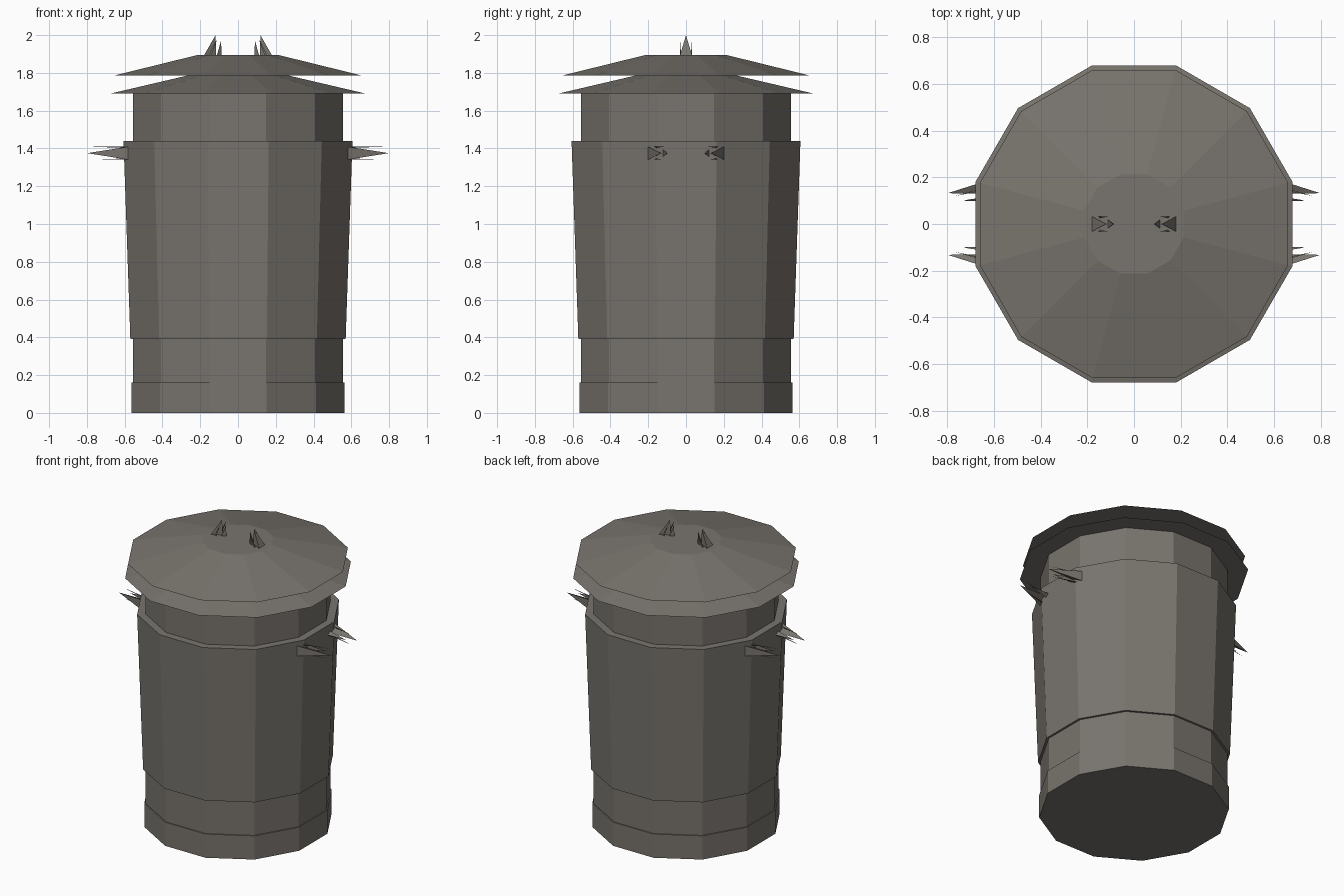
import bpy, bmesh, math
from mathutils import Vector

SIDES = 12

cube = bpy.data.objects.get("Cube")
if cube:
    bpy.data.objects.remove(cube, do_unlink=True)

metal = bpy.data.materials.new("warm grey metal")
metal.use_nodes = True
colour = (0.19, 0.175, 0.155, 1)
metal.diffuse_color = colour
metal.node_tree.nodes["Principled BSDF"].inputs["Base Color"].default_value = colour


def finish(bm, name):
    bmesh.ops.recalc_face_normals(bm, faces=bm.faces)
    mesh = bpy.data.meshes.new(name)
    bm.to_mesh(mesh)
    bm.free()
    mesh.materials.append(metal)
    obj = bpy.data.objects.new(name, mesh)
    bpy.context.collection.objects.link(obj)
    return obj


def lathe(name, profile):
    """Closed faceted solid from (half width across flats, height) pairs."""
    bm = bmesh.new()
    rings = []
    for half_width, z in profile:
        r = half_width / math.cos(math.pi / SIDES)
        angles = [math.tau * (i + 0.5) / SIDES for i in range(SIDES)]
        rings.append([bm.verts.new((r * math.cos(a), r * math.sin(a), z)) for a in angles])
    for low, high in zip(rings, rings[1:]):
        for i in range(SIDES):
            j = (i + 1) % SIDES
            bm.faces.new((low[i], low[j], high[j], high[i]))
    bm.faces.new(rings[0])
    bm.faces.new(rings[-1])
    return finish(bm, name)


def spike(bm, base, tip):
    verts = [bm.verts.new(p) for p in base]
    top = bm.verts.new(tip)
    bm.faces.new(verts)
    for i in range(len(verts)):
        bm.faces.new((verts[i], verts[(i + 1) % len(verts)], top))


def handle(name, origin, along, out, span, height, half):
    """Two mirrored clusters of pointed stubs, each leaning to the middle."""
    origin, along, out = Vector(origin), Vector(along), Vector(out)
    across = along.cross(out)
    bm = bmesh.new()
    for side in (-1, 1):
        def at(a, w, h):
            return origin + along * (a * span * side) + across * (w * half) + out * (h * height)
        # main stub and the smaller one inside it
        spike(bm, [at(1, -1, 0), at(1, 1, 0), at(0.64, 0, 0)], at(0.66, 0, 1))
        spike(bm, [at(0.62, -0.6, 0), at(0.62, 0.6, 0), at(0.48, 0, 0)], at(0.5, 0, 0.72))
        # thin slivers along both edges
        for w in (-1, 1):
            spike(bm, [at(0.86, w, 0), at(0.78, w, 0), at(0.82, w * 0.8, 0)], at(0.6, w, 0.85))
    return finish(bm, name)


# Can
lathe("base_band", [(0.563, 0), (0.563, 0.16), (0.556, 0.16)])
lathe("inner_can", [(0.556, 0.02), (0.556, 1.7)])
lathe("outer_sleeve", [(0.57, 0.39), (0.606, 1.44)])

# Two-layer lid
lathe("lid_lower", [(0.678, 1.69), (0.25, 1.79)])
lathe("lid_upper", [(0.66, 1.785), (0.213, 1.895)])

# Handles
handle("lid_handle", (0, 0, 1.893), (1, 0, 0), (0, 0, 1), 0.18, 0.107, 0.032)
for side, label in ((1, "left"), (-1, "right")):
    handle(label + "_handle", (0.583 * side, 0, 1.375), (0, 1, 0), (side, 0, 0),
           0.2, 0.215, 0.034)
